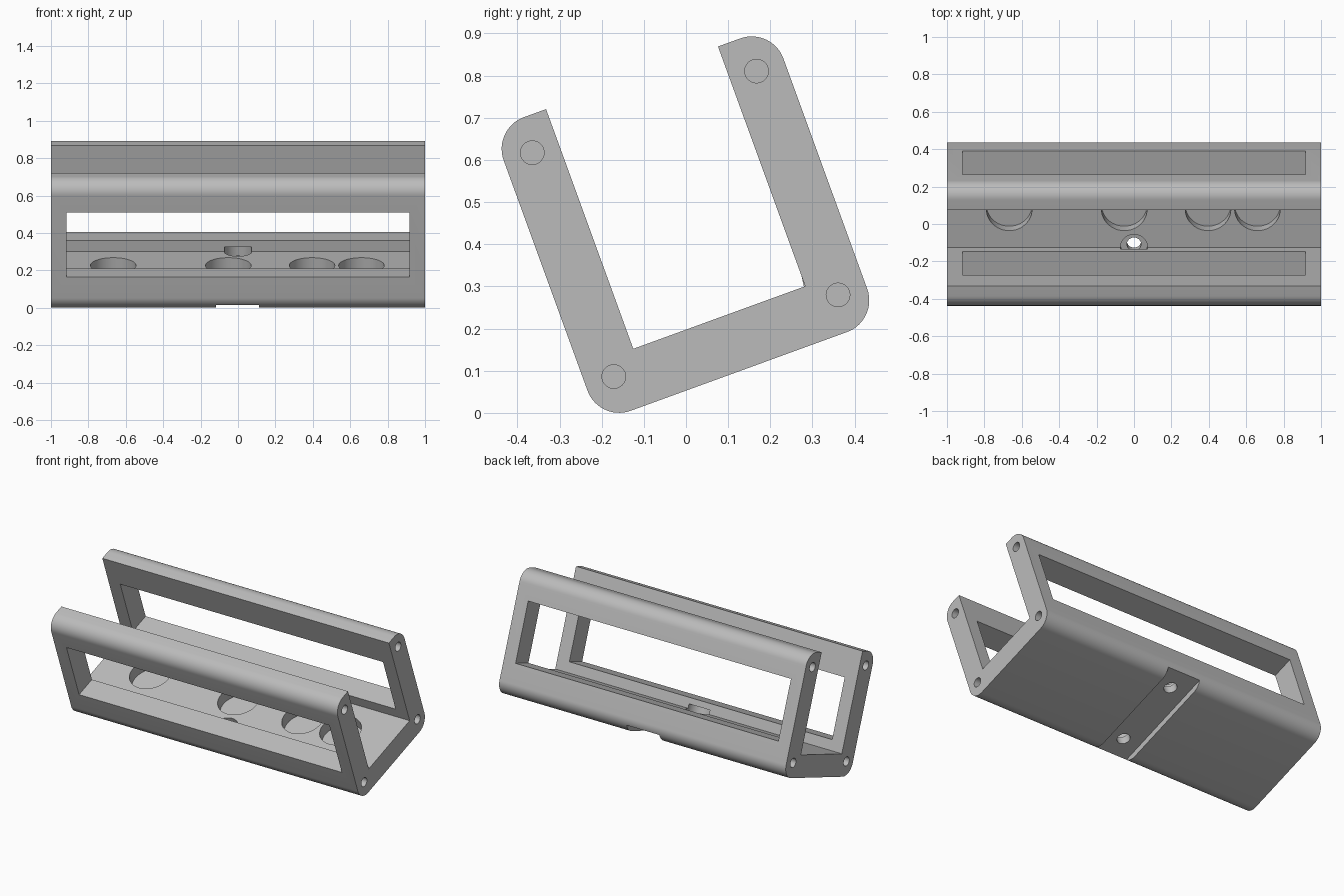
import bpy, bmesh
from math import radians, sin, cos
from mathutils import Matrix, Vector

cube = bpy.data.objects.get("Cube")
if cube:
    bpy.data.objects.remove(cube, do_unlink=True)

T, R = 0.136, 0.08          # wall thickness, outer corner radius
W, H = 0.434, 0.605         # inner width and arm height
TILT = Matrix.Translation((0, -0.125, 0.152)) @ Matrix.Rotation(radians(20), 4, 'X')

grey = bpy.data.materials.new("grey")
grey.use_nodes = True
colour = (0.5, 0.5, 0.5, 1)
grey.diffuse_color = colour
grey.node_tree.nodes["Principled BSDF"].inputs["Base Color"].default_value = colour


def finish(name, bm):
    bmesh.ops.recalc_face_normals(bm, faces=bm.faces)
    mesh = bpy.data.meshes.new(name)
    bm.to_mesh(mesh)
    bm.free()
    mesh.materials.append(grey)
    mesh.transform(TILT)
    ob = bpy.data.objects.new(name, mesh)
    bpy.context.collection.objects.link(ob)
    return ob


def box(name, lo, hi):
    bm = bmesh.new()
    lo, hi = Vector(lo), Vector(hi)
    mat = Matrix.Translation((lo + hi) / 2) @ Matrix.Diagonal((*(hi - lo), 1))
    bmesh.ops.create_cube(bm, size=1, matrix=mat)
    return finish(name, bm)


def rod(name, centre, radius, length, along_x=False):
    bm = bmesh.new()
    mat = Matrix.Translation(centre)
    if along_x:
        mat = mat @ Matrix.Rotation(radians(90), 4, 'Y')
    bmesh.ops.create_cone(bm, cap_ends=True, segments=48, radius1=radius,
                          radius2=radius, depth=length, matrix=mat)
    return finish(name, bm)


def arc(u, v, start):
    return [(u + R * cos(radians(start + a)), v + R * sin(radians(start + a)))
            for a in range(0, 91, 6)]


# U-shaped frame section, extruded along its length
section = [(0, H), *arc(R - T, H - R, 90), *arc(R - T, R - T, 180),
           *arc(W + T - R, R - T, 270), *arc(W + T - R, H - R, 0),
           (W, H), (W, 0), (0, 0)]
bm = bmesh.new()
face = bm.faces.new([bm.verts.new((-1, u, v)) for u, v in section])
ext = bmesh.ops.extrude_face_region(bm, geom=[face])
bmesh.ops.translate(bm, vec=(2, 0, 0),
                    verts=[g for g in ext["geom"] if isinstance(g, bmesh.types.BMVert)])
frame = finish("cradle_frame", bm)

cutters = []
# Long windows in both arms
for u in (-T / 2, W + T / 2):
    cutters.append(box("window_cutter", (-0.917, u - 0.1, 0.063), (0.917, u + 0.1, 0.43)))
# Blind round pockets in the floor
for x in (-0.667, -0.052, 0.396, 0.66):
    cutters.append(rod("pocket_cutter", (x, W / 2, 0), 0.122, 0.14))
# Shallow channel across the underside
cutters.append(box("channel_cutter", (-0.117, -0.3, -0.3), (0.112, W + 0.3, 0.035 - T)))
# Screw holes with counterbores at the foot of each arm
for u in (0, W):
    cutters.append(rod("counterbore_cutter", (0, u, -0.012), 0.073, 0.076))
    cutters.append(rod("screw_cutter", (0, u, -0.1), 0.038, 0.14))
# Blind pin holes in both ends
for x in (-1, 1):
    for u in (-0.066, W + 0.066):
        for v in (-0.046, H - 0.086):
            cutters.append(rod("pin_cutter", (x, u, v), 0.028, 0.4, True))

bpy.context.view_layer.objects.active = frame
for c in cutters:
    c.hide_render = True
    mod = frame.modifiers.new(c.name, 'BOOLEAN')
    mod.operation, mod.solver, mod.object = 'DIFFERENCE', 'EXACT', c
    bpy.ops.object.modifier_apply(modifier=mod.name)
    bpy.data.objects.remove(c, do_unlink=True)

bpy.ops.object.select_all(action='DESELECT')
frame.select_set(True)
bpy.ops.object.shade_smooth_by_angle(angle=radians(30))
